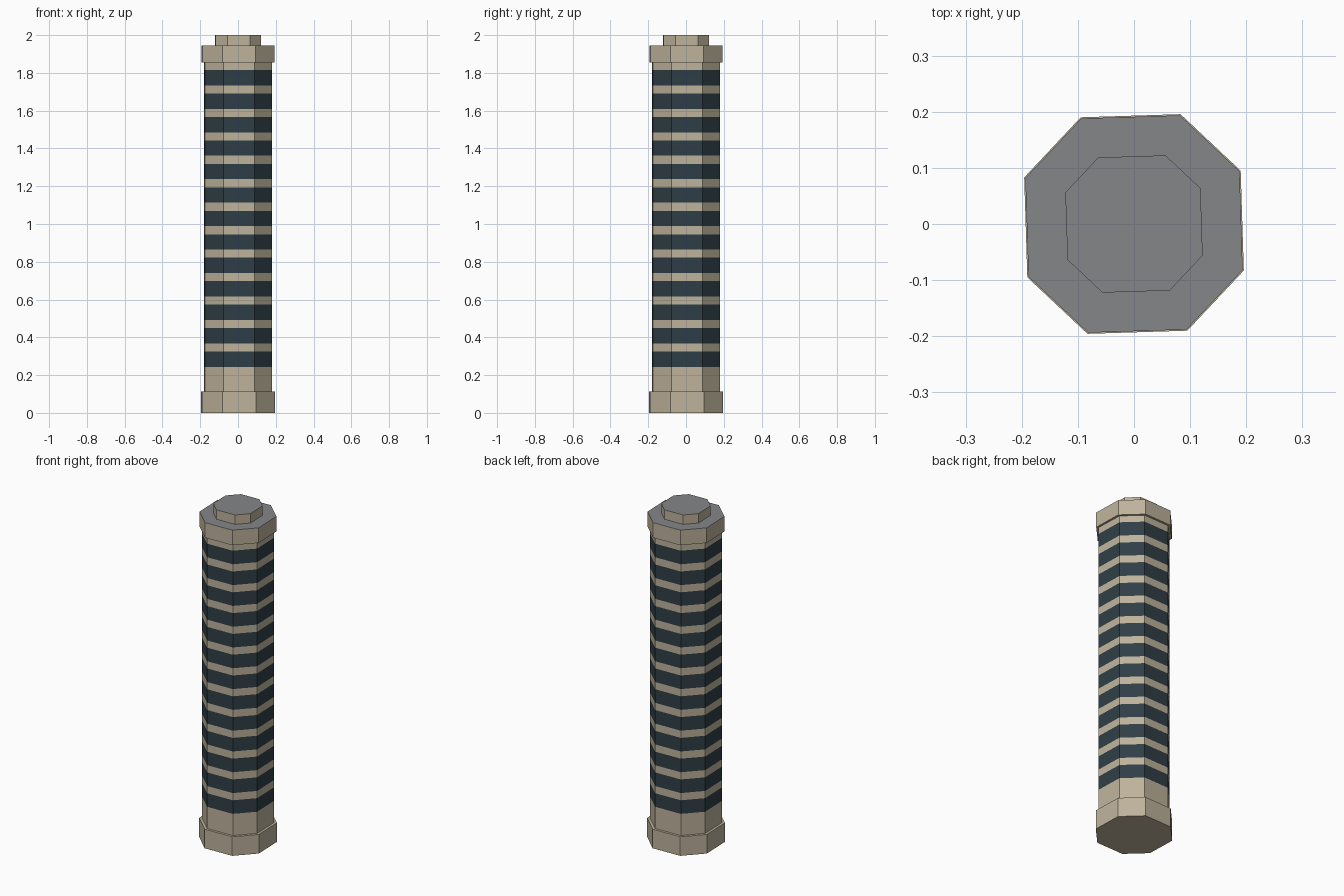
import bpy, bmesh, math

if "Cube" in bpy.data.objects:
    bpy.data.objects.remove(bpy.data.objects["Cube"])

TURN = math.radians(1.8)  # slight twist of the whole tower


def srgb(r, g, b):
    lin = [((c / 255 + 0.055) / 1.055) ** 2.4 for c in (r, g, b)]
    return (*lin, 1.0)


def material(name, rgb):
    m = bpy.data.materials.new(name)
    m.diffuse_color = srgb(*rgb)
    m.use_nodes = True
    m.node_tree.nodes["Principled BSDF"].inputs["Base Color"].default_value = m.diffuse_color
    return m


STONE = material("beige_stone", (190, 179, 156))
GLASS = material("dark_glass", (47, 62, 70))
ROOF = material("grey_roof", (133, 134, 136))


def octagon(h, s):
    """Square of half width h with cut corners; s is half a long side."""
    pts = [(h, -s), (h, s), (s, h), (-s, h), (-h, s), (-h, -s), (-s, -h), (s, -h)]
    c, n = math.cos(TURN), math.sin(TURN)
    return [(x * c - y * n, x * n + y * c) for x, y in pts]


def prism(name, h, s, levels, mats, rule):
    """Stack octagon rings at the given levels; rule(face) picks the material."""
    bm = bmesh.new()
    rings = [[bm.verts.new((x, y, z)) for x, y in octagon(h, s)] for z in levels]
    for low, high in zip(rings, rings[1:]):
        for i in range(8):
            j = (i + 1) % 8
            bm.faces.new((low[i], low[j], high[j], high[i]))
    bm.faces.new(rings[0][::-1])
    bm.faces.new(rings[-1])
    bm.normal_update()
    for f in bm.faces:
        f.material_index = rule(f)
    me = bpy.data.meshes.new(name)
    bm.to_mesh(me)
    bm.free()
    for m in mats:
        me.materials.append(m)
    ob = bpy.data.objects.new(name, me)
    bpy.context.collection.objects.link(ob)
    return ob


def roof_rule(f):
    return 1 if f.normal.z > 0.5 else 0


# Plinth
prism("base_plinth", 0.193, 0.089, [0, 0.114], [STONE], lambda f: 0)

# Shaft with thirteen glazed floors between stone bands
FLOORS, PITCH, FIRST, GLAZED = 13, 0.1242, 0.2436, 0.081
levels = [0.114]
for k in range(FLOORS):
    levels += [FIRST + k * PITCH, FIRST + k * PITCH + GLAZED]
levels.append(1.854)


def floor_rule(f):
    t = f.calc_center_median().z - FIRST
    glazed = abs(f.normal.z) < 0.5 and 0 < t < FLOORS * PITCH and t % PITCH < GLAZED
    return 1 if glazed else 0


prism("tower_shaft", 0.1785, 0.083, levels, [STONE, GLASS], floor_rule)

# Crown and rooftop block
prism("crown_ring", 0.191, 0.088, [1.854, 1.944], [STONE, ROOF], roof_rule)
prism("rooftop_block", 0.1205, 0.06, [1.944, 2.0], [STONE, ROOF], roof_rule)
